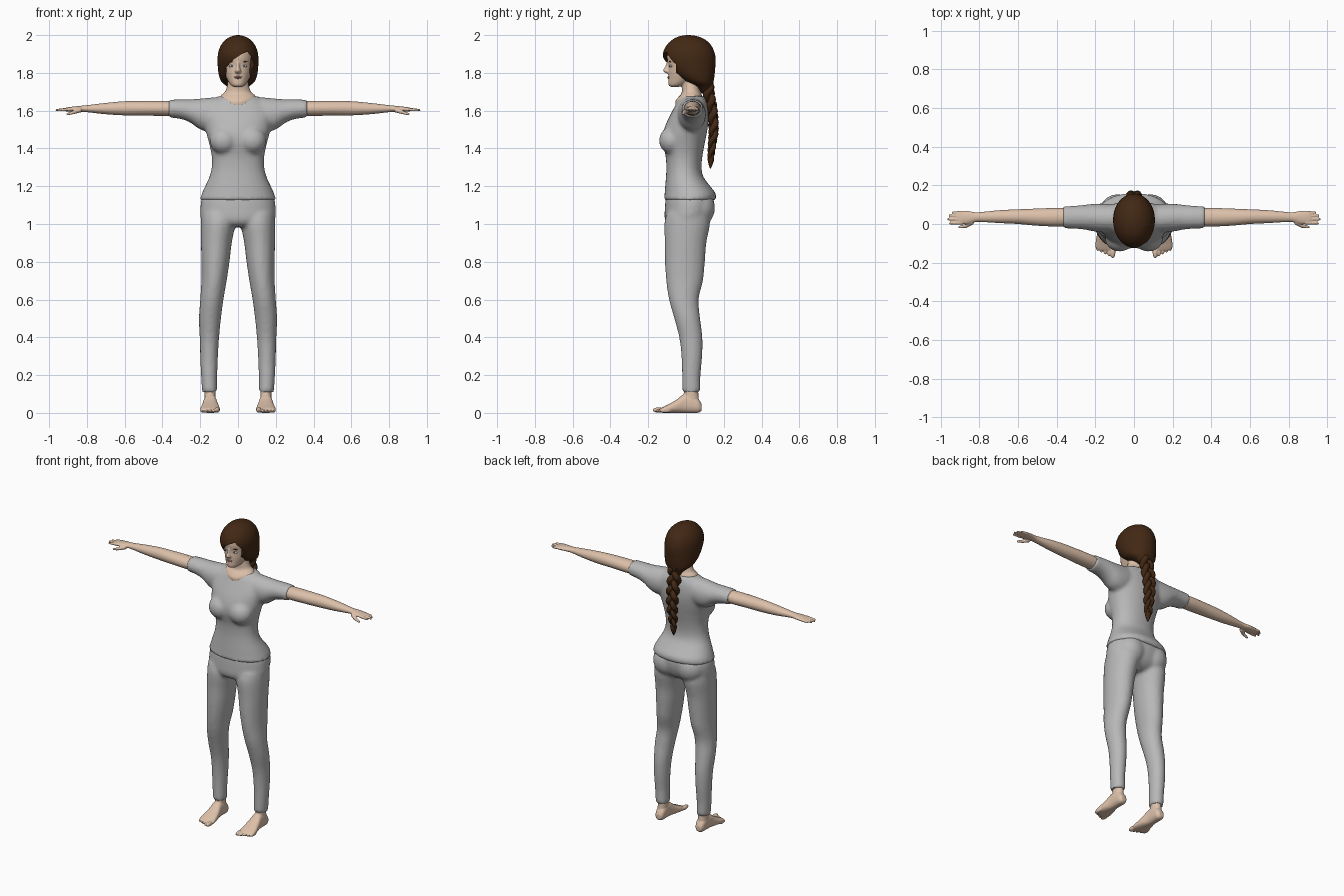
import bpy, bmesh, math
from mathutils import Matrix, Vector

if "Cube" in bpy.data.objects:
    bpy.data.objects.remove(bpy.data.objects["Cube"])


def material(name, rgb):
    m = bpy.data.materials.new(name)
    m.use_nodes = True
    m.diffuse_color = (*rgb, 1)
    bsdf = next(n for n in m.node_tree.nodes if n.type == 'BSDF_PRINCIPLED')
    bsdf.inputs["Base Color"].default_value = (*rgb, 1)
    bsdf.inputs["Roughness"].default_value = 0.8
    return m


SKIN = material("skin", (0.72, 0.53, 0.4))
CLOTH = material("grey cloth", (0.48, 0.48, 0.48))
HAIR = material("dark brown hair", (0.055, 0.021, 0.007))
LIPS = material("lips", (0.5, 0.25, 0.2))
WHITE = material("eye white", (0.7, 0.7, 0.7))
IRIS = material("blue grey iris", (0.08, 0.13, 0.2))


def smooth_rows(rows, steps):
    """Catmull-Rom interpolation through the cross-section rows."""
    out = []
    for i in range(len(rows) - 1):
        p0, p1 = rows[max(i - 1, 0)], rows[i]
        p2, p3 = rows[i + 1], rows[min(i + 2, len(rows) - 1)]
        for s in range(steps):
            t = s / steps
            out.append([b + 0.5 * t * (c - a + t * (2 * a - 5 * b + 4 * c - d + t * (3 * (b - c) + d - a)))
                        for a, b, c, d in zip(p0, p1, p2, p3)])
    return out + [list(rows[-1])]


def loft(bm, axis, rows, n=28, power=2.0, steps=4):
    """Closed body along an axis; row = position, then low/high limits of the two other axes."""
    rings = []
    for t, a0, a1, b0, b1 in smooth_rows(rows, steps):
        ring = []
        for k in range(n):
            c, s = math.cos(math.tau * k / n), math.sin(math.tau * k / n)
            u = math.copysign(abs(c) ** (2 / power), c)
            v = math.copysign(abs(s) ** (2 / power), s)
            a = (a0 + a1) / 2 + u * (a1 - a0) / 2
            b = (b0 + b1) / 2 + v * (b1 - b0) / 2
            ring.append(bm.verts.new({'x': (t, a, b), 'y': (a, t, b), 'z': (a, b, t)}[axis]))
        rings.append(ring)
    for r0, r1 in zip(rings, rings[1:]):
        for k in range(n):
            bm.faces.new((r0[k], r0[(k + 1) % n], r1[(k + 1) % n], r1[k]))
    bm.faces.new(rings[0])
    bm.faces.new(rings[-1])


def sym(rows):
    """Rows with one half width, made symmetric in x."""
    return [(z, -w, w, y0, y1) for z, w, y0, y1 in rows]


def ball(bm, loc, size):
    bmesh.ops.create_uvsphere(bm, u_segments=24, v_segments=14, radius=1,
                              matrix=Matrix.LocRotScale(Vector(loc), None, Vector(size)))


def digit(bm, start, end, r0, r1):
    """Finger or thumb: a tapered rod with a round tip."""
    a, b = Vector(start), Vector(end)
    d = b - a
    rot = d.to_track_quat('Z', 'Y').to_matrix().to_4x4()
    bmesh.ops.create_cone(bm, cap_ends=True, segments=14, radius1=r0, radius2=r1, depth=d.length,
                          matrix=Matrix.Translation((a + b) / 2) @ rot)
    ball(bm, b, (r1, r1, r1))


def bake(ob):
    bpy.ops.object.select_all(action='DESELECT')
    ob.select_set(True)
    bpy.context.view_layer.objects.active = ob
    bpy.ops.object.convert(target='MESH')
    bpy.ops.object.shade_smooth_by_angle(angle=math.radians(50))


def finish(name, bm, mat, voxel=0, relax=3, mirror=False):
    bmesh.ops.recalc_face_normals(bm, faces=bm.faces)
    me = bpy.data.meshes.new(name)
    bm.to_mesh(me)
    bm.free()
    me.materials.append(mat)
    ob = bpy.data.objects.new(name, me)
    bpy.context.collection.objects.link(ob)
    if voxel:
        m = ob.modifiers.new("Fuse", 'REMESH')
        m.mode, m.voxel_size, m.use_smooth_shade = 'VOXEL', voxel, True
        m = ob.modifiers.new("Relax", 'SMOOTH')
        m.factor, m.iterations = 0.5, relax
    if mirror:
        ob.modifiers.new("Mirror", 'MIRROR').use_mirror_merge = False
    bake(ob)
    return ob


# Shirt: torso, bust and sleeves fused
bm = bmesh.new()
loft(bm, 'z', sym([(1.125, .202, -.117, .157), (1.16, .192, -.113, .158), (1.2, .174, -.11, .128),
                   (1.25, .151, -.106, .092), (1.3, .139, -.104, .082), (1.36, .139, -.108, .087),
                   (1.43, .154, -.124, .1), (1.48, .167, -.122, .11), (1.53, .176, -.106, .117),
                   (1.58, .185, -.082, .118), (1.63, .165, -.056, .113), (1.655, .135, -.043, .106),
                   (1.677, .105, -.022, .098)]), n=40, power=2.2)
for s in (-1, 1):
    ball(bm, (s * .075, -.075, 1.442), (.075, .068, .072))
    loft(bm, 'x', [(s * .07, -.04, .1, 1.52, 1.672), (s * .14, -.045, .105, 1.49, 1.67),
                   (s * .2, -.04, .105, 1.5, 1.664), (s * .25, -.03, .1, 1.535, 1.66),
                   (s * .3, -.025, .095, 1.555, 1.66), (s * .367, -.022, .091, 1.564, 1.658)])
finish("shirt", bm, CLOTH, 0.011, 4)

# Trousers: pelvis, seat and legs fused
bm = bmesh.new()
loft(bm, 'z', sym([(1.17, .172, -.1, .13), (1.13, .193, -.108, .147), (1.08, .199, -.112, .145),
                   (1.03, .197, -.113, .128), (1.0, .17, -.1, .1), (.985, .12, -.07, .07)]), n=40, power=2.2)
for s in (-1, 1):
    ball(bm, (s * .085, .06, 1.085), (.095, .094, .1))
    legs = [(1.06, .01, .195, -.1, .12), (1.0, .014, .197, -.115, .127), (.9, .033, .196, -.112, .108),
            (.8, .045, .194, -.111, .1), (.7, .06, .194, -.105, .09), (.6, .077, .2, -.09, .067),
            (.5, .09, .207, -.062, .075), (.4, .1, .203, -.036, .087), (.3, .106, .2, -.024, .086),
            (.2, .11, .196, -.021, .077), (.11, .11, .19, -.021, .077)]
    loft(bm, 'z', [(z, s * a, s * b, c, d) for z, a, b, c, d in legs])
finish("trousers", bm, CLOTH, 0.011, 3)

# Bare feet with ankles and toes
bm = bmesh.new()
loft(bm, 'z', [(.02, .122, .175, .0, .07), (.07, .119, .178, -.01, .068),
               (.11, .119, .178, -.012, .065), (.17, .118, .182, -.008, .065)])
loft(bm, 'y', [(.083, .13, .165, .012, .045), (.065, .118, .176, .001, .075), (.03, .115, .18, 0, .1),
               (-.01, .113, .182, 0, .1), (-.05, .104, .19, 0, .07), (-.09, .097, .198, 0, .047),
               (-.12, .095, .199, 0, .032), (-.135, .1, .19, .003, .024)], power=2.4)
for i in range(5):
    r = .014 if i == 0 else .0105
    tip = -.177 + .009 * i
    ball(bm, (.11 + .0195 * i, tip + .032, r + .001), (r, .032, r))
finish("feet", bm, SKIN, 0.004, 2, True)

# Arms with hands
bm = bmesh.new()
loft(bm, 'x', [(.3, -.01, .08, 1.572, 1.65), (.4, -.013, .083, 1.572, 1.652), (.5, -.009, .08, 1.574, 1.652),
               (.6, 0, .076, 1.575, 1.65), (.7, .005, .071, 1.581, 1.641), (.8, .011, .061, 1.592, 1.629),
               (.83, .008, .062, 1.594, 1.626), (.86, .0, .068, 1.595, 1.623), (.9, -.003, .069, 1.595, 1.618),
               (.915, .002, .065, 1.598, 1.614)])
for y, tip in ((.06, .935), (.044, .953), (.025, .96), (.004, .95)):
    digit(bm, (.89, y * .92 + .002, 1.608), (tip, y, 1.603), .0095, .0065)
digit(bm, (.835, .012, 1.604), (.868, -.01, 1.592), .014, .01)
digit(bm, (.868, -.01, 1.592), (.902, -.016, 1.582), .01, .007)
finish("arms", bm, SKIN, 0.004, 2, True)

# Head, nose, neck and collar skin fused
bm = bmesh.new()
loft(bm, 'z', sym([(1.6, .07, -.05, .08), (1.645, .085, -.057, .09), (1.67, .096, -.042, .088),
                   (1.685, .086, -.028, .083), (1.702, .068, -.022, .077), (1.74, .056, -.023, .072),
                   (1.8, .05, -.02, .07)]))
loft(bm, 'z', sym([(1.726, .022, -.082, -.04), (1.738, .04, -.093, 0), (1.77, .06, -.094, .06),
                   (1.8, .072, -.094, .09), (1.84, .08, -.093, .11), (1.88, .083, -.1, .12),
                   (1.92, .08, -.094, .118), (1.96, .058, -.068, .09), (1.975, .03, -.03, .05)]), n=36)
loft(bm, 'z', sym([(1.797, .011, -.105, -.07), (1.807, .017, -.118, -.07), (1.815, .015, -.121, -.07),
                   (1.835, .009, -.11, -.07), (1.86, .009, -.1, -.07)]), n=16)
finish("head_and_neck", bm, SKIN, 0.0045, 2)

# Facial features
for name, mat, loc, size in (("eyes", WHITE, (.033, -.079, 1.836), (.016, .009, .0065)),
                             ("irises", IRIS, (.033, -.084, 1.836), (.006, .006, .006)),
                             ("eyebrows", HAIR, (.035, -.084, 1.859), (.02, .007, .0028))):
    bm = bmesh.new()
    ball(bm, loc, size)
    finish(name, bm, mat, mirror=True)
bm = bmesh.new()
ball(bm, (0, -.091, 1.779), (.021, .0075, .004))
ball(bm, (0, -.091, 1.773), (.018, .0075, .0045))
finish("lips", bm, LIPS)

# Hair cap with a side-swept opening for the face
bm = bmesh.new()
loft(bm, 'z', sym([(1.69, .026, .085, .135), (1.725, .055, .05, .14), (1.75, .085, .0, .145),
                   (1.78, .099, -.05, .15), (1.82, .106, -.088, .154), (1.87, .108, -.118, .157),
                   (1.91, .104, -.12, .15), (1.95, .088, -.1, .13), (1.98, .06, -.066, .095),
                   (1.995, .03, -.03, .055), (2.0, .006, .005, .018)]), n=48)
hair = finish("hair", bm, HAIR)
bm = bmesh.new()
outline = [(-.15, 1.6), (.15, 1.6), (.15, 1.8), (.088, 1.84), (.07, 1.885), (.05, 1.912),
           (.02, 1.9), (-.025, 1.87), (-.065, 1.825), (-.085, 1.79), (-.15, 1.77)]
front = bm.faces.new([bm.verts.new((x, -.3, z)) for x, z in outline])
ext = bmesh.ops.extrude_face_region(bm, geom=[front])
bmesh.ops.translate(bm, vec=(0, .247, 0), verts=[v for v in ext["geom"] if isinstance(v, bmesh.types.BMVert)])
cutter = finish("face_opening_cutter", bm, HAIR)
cutter.hide_render = True
cut = hair.modifiers.new("Face opening", 'BOOLEAN')
cut.operation, cut.solver, cut.object = 'DIFFERENCE', 'EXACT', cutter
bake(hair)
bpy.data.objects.remove(cutter)

# Three-strand braid down the back, with a tapered tail
spine = [(1.75, .115), (1.68, .122), (1.6, .138), (1.5, .146), (1.42, .138), (1.35, .132)]
path = smooth_rows(spine, 14)
curve = bpy.data.curves.new("braid", 'CURVE')
curve.dimensions, curve.bevel_depth, curve.bevel_resolution = '3D', .019, 3
curve.use_fill_caps = True
for strand in range(3):
    line = curve.splines.new('POLY')
    line.points.add(len(path) - 1)
    for i, (z, y) in enumerate(path):
        f = i / (len(path) - 1)
        size = 1.05 - .5 * f ** 2
        ang = math.tau * ((1.75 - z) / .19 + strand / 3)
        line.points[i].co = (.026 * size * math.sin(ang), y + .013 * size * math.sin(2 * ang), z, 1)
        line.points[i].radius = size
curve.materials.append(HAIR)
braid = bpy.data.objects.new("braid", curve)
bpy.context.collection.objects.link(braid)
bake(braid)
bm = bmesh.new()
loft(bm, 'z', sym([(1.37, .012, .12, .144), (1.345, .019, .114, .15),
                   (1.32, .014, .118, .143), (1.295, .003, .126, .132)]), n=14)
finish("braid_tail", bm, HAIR)
